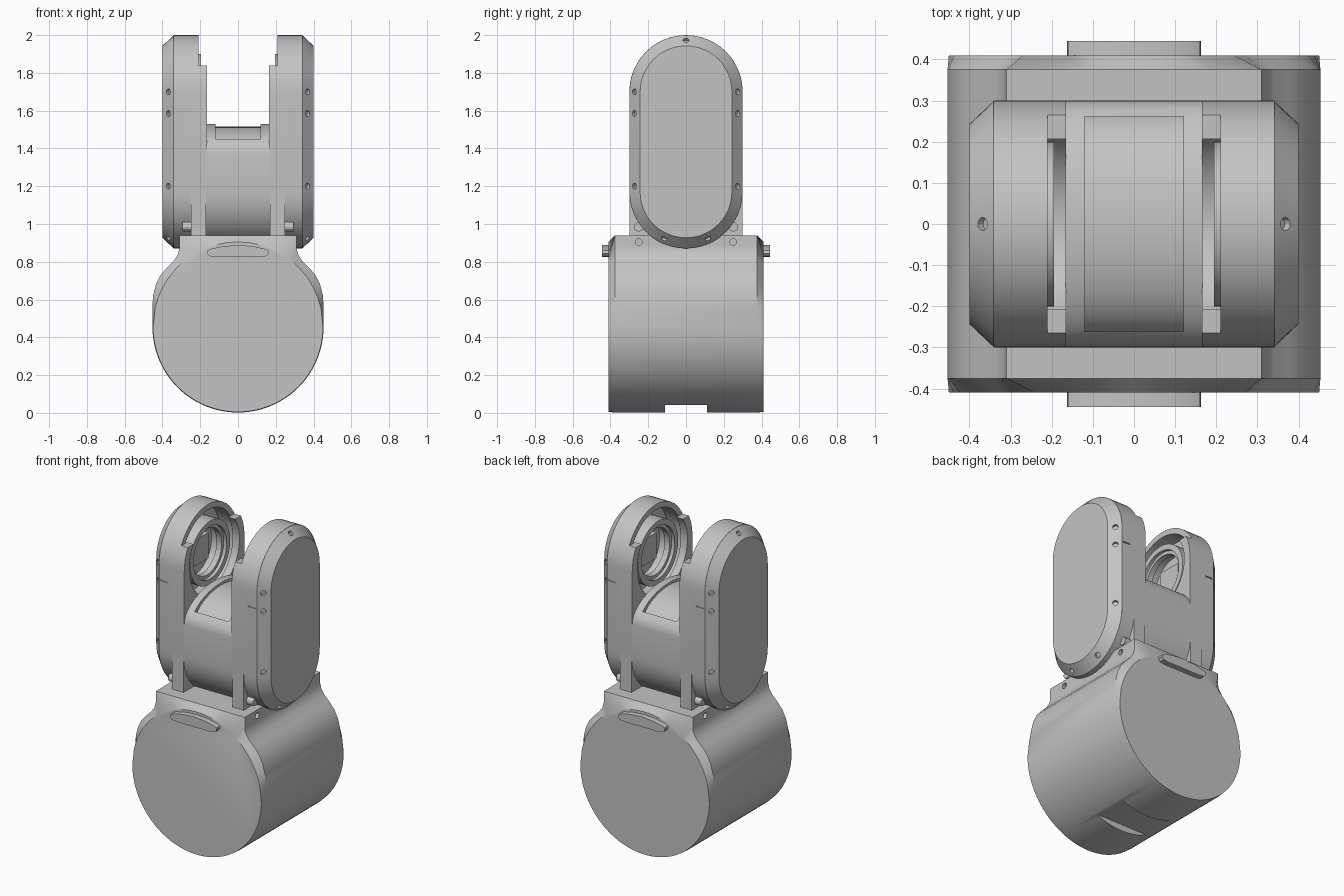
import bpy, bmesh, math
from mathutils import Vector

cube = bpy.data.objects.get("Cube")
if cube:
    bpy.data.objects.remove(cube, do_unlink=True)

grey = bpy.data.materials.new("machined_grey")
grey.use_nodes = True
COLOR = (0.55, 0.55, 0.55, 1)
grey.diffuse_color = COLOR
grey.node_tree.nodes["Principled BSDF"].inputs["Base Color"].default_value = COLOR


def loft(name, sections):
    """Skin matching closed sections and cap both ends."""
    bm = bmesh.new()
    rings = [[bm.verts.new(p) for p in s] for s in sections]
    n = len(rings[0])
    for a, b in zip(rings, rings[1:]):
        for i in range(n):
            j = (i + 1) % n
            bm.faces.new((a[i], a[j], b[j], b[i]))
    bm.faces.new(rings[0])
    bm.faces.new(rings[-1])
    bmesh.ops.recalc_face_normals(bm, faces=bm.faces)
    mesh = bpy.data.meshes.new(name)
    bm.to_mesh(mesh)
    bm.free()
    mesh.materials.append(grey)
    obj = bpy.data.objects.new(name, mesh)
    bpy.context.collection.objects.link(obj)
    return obj


def prism_x(name, pts, a, b):
    return loft(name, [[(x, y, z) for y, z in pts] for x in (a, b)])


def prism_y(name, pts, a, b):
    return loft(name, [[(x, y, z) for x, z in pts] for y in (a, b)])


def box(name, x0, x1, y0, y1, z0, z1):
    return prism_x(name, [(y0, z0), (y1, z0), (y1, z1), (y0, z1)], x0, x1)


def arc(cy, cz, r, a0, a1, n, rz=None):
    rz = rz or r
    angles = [math.radians(a0 + (a1 - a0) * i / n) for i in range(n + 1)]
    return [(cy + r * math.cos(t), cz + rz * math.sin(t)) for t in angles]


def circle(cz, r, n=48):
    return arc(0, cz, r, 0, 360, n)[:-1]


def stadium(r):
    return arc(0, TOP, r, 0, 180, 24) + arc(0, LOW, r, 180, 360, 24)


def pin(name, p, direction, r, depth):
    """Short cylinder centred on p along a direction."""
    q = Vector(direction).to_track_quat("Z", "Y")
    ring = [(r * math.cos(t), r * math.sin(t)) for t in (i * math.tau / 12 for i in range(12))]
    return loft(name, [[Vector(p) + q @ Vector((u, v, d)) for u, v in ring] for d in (-depth, depth)])


def cut(obj, cutters):
    for c in cutters:
        m = obj.modifiers.new("cut", "BOOLEAN")
        m.operation = "DIFFERENCE"
        m.solver = "EXACT"
        m.object = c
        bpy.context.view_layer.objects.active = obj
        bpy.ops.object.modifier_apply(modifier=m.name)
        bpy.data.objects.remove(c, do_unlink=True)


TOP, LOW, R = 1.70, 1.17, 0.30
CZ, DRUM = 0.455, 0.453

# Drum housing: round belly rising to a narrow neck, bevelled to round ends
right = arc(0, CZ, DRUM, -90, 0, 22)
right += [(0.453, 0.56), (0.45, 0.62), (0.435, 0.68), (0.41, 0.73), (0.375, 0.77),
          (0.34, 0.805), (0.32, 0.835), (0.31, 0.87), (0.31, 0.94),
          (0.25, 0.94), (0.18, 0.94), (0.12, 0.94), (0.06, 0.94), (0, 0.94)]
outline = right + [(-x, z) for x, z in right[-2:0:-1]]
rim = []
for x, z in outline:
    d = Vector((x, z - CZ)).normalized() * 0.45
    rim.append((d.x, CZ + d.y))


def section(pts, y):
    return [(x, y, z) for x, z in pts]


housing = loft("drum_housing", [section(rim, -0.41), section(outline, -0.375),
                                section(outline, 0.375), section(rim, 0.41)])
cutters = [box("slot_cutter", -0.3, 0.3, -0.11, 0.11, -0.1, 0.042)]
cutters += [pin("hole_cutter", (s * 0.31, y, 0.905), (s, 0, 0), 0.018, 0.02)
            for s in (-1, 1) for y in (-0.25, 0.25)]
cut(housing, cutters)

# Raised tabs on the drum ends
tab = [(-0.12, 0.825), (0.12, 0.825), (0.15, 0.83), (0.163, 0.845), (0.16, 0.86), (0.145, 0.868),
       (0.08, 0.882), (0, 0.888), (-0.08, 0.882), (-0.145, 0.868), (-0.16, 0.86),
       (-0.163, 0.845), (-0.15, 0.83)]
for s, label in ((-1, "front"), (1, "back")):
    prism_y(label + "_tab", tab, s * 0.40, s * 0.445)

# Saddle between the fork arms, with a shallow pocket over its crown
saddle_pts = arc(0, 1.37, R, 0, 180, 24, 0.16) + arc(0, LOW, R, 180, 360, 24)
saddle = prism_x("fork_saddle", saddle_pts, -0.167, 0.167)
pocket = arc(0, 1.36, 0.27, 0, 180, 24, 0.155)
pocket = [(y, z) for y, z in pocket if abs(y) < 0.262]
pocket += [(-0.262, 1.7), (0.262, 1.7)]
cut(saddle, [prism_x("pocket_cutter", pocket, -0.12, 0.12)])

for s, label in ((-1, "right"), (1, "left")):
    # Inner cheek with two horns around an open round seat
    cheek = prism_x(label + "_cheek", stadium(R), s * 0.165, s * 0.212)
    cut(cheek, [prism_x("seat_cutter", circle(TOP, 0.25), s * 0.1, s * 0.3),
                box("horn_cutter", s * 0.1, s * 0.3, -0.5, 0.5, 1.84, 2.2)])

    # Arm shell with a round recess
    arm = prism_x(label + "_arm", stadium(R), s * 0.21, s * 0.341)
    cutters = [prism_x("recess_cutter", circle(TOP, 0.265), s * 0.15, s * 0.31)]
    cutters += [box("notch_cutter", s * 0.28, s * 0.335, y - 0.006, y + 0.006, 1.602, 1.608)
                for y in (-R, R)]
    cut(arm, cutters)

    # Bearing ring and the square hub inside it
    ring = prism_x(label + "_bearing_ring", circle(TOP, 0.2), s * 0.195, s * 0.315)
    cut(ring, [prism_x("bore_cutter", circle(TOP, 0.165), s * 0.1, s * 0.3)])
    lip = prism_x(label + "_bearing_lip", circle(TOP, 0.18), s * 0.215, s * 0.25)
    cut(lip, [prism_x("lip_cutter", circle(TOP, 0.145), s * 0.1, s * 0.4)])
    box(label + "_hub", s * 0.26, s * 0.31, -0.08, 0.08, TOP - 0.08, TOP + 0.08)

    # Chamfered outer cover with screw holes along its edge
    cover = loft(label + "_cover", [[(s * x, y, z) for y, z in stadium(r)]
                                    for x, r in ((0.34, R), (0.40, 0.243))])
    holes = [(0, 1, 1.975), (0, 0, 0)]
    spots = [((0, 1.973), (0, 1))]
    for m in (-1, 1):
        spots += [((m * 0.273, z), (m, 0)) for z in (1.70, 1.585, 1.20)]
        spots.append(((m * 0.116, 0.923), (m * 0.42, -0.9)))
    cut(cover, [pin("screw_cutter", (s * 0.368, y, z), (s, dy, dz), 0.016, 0.018)
                for (y, z), (dy, dz) in spots])

    # Feet joining the arm to the neck
    for m, end in ((-1, "front"), (1, "back")):
        x0, x1 = s * 0.17, s * 0.25
        box(label + "_" + end + "_foot", x0, x1, m * 0.15, m * 0.3, 0.92, LOW)
        pin(label + "_" + end + "_bolt", (s * 0.27, m * 0.25, 0.985), (s, 0, 0), 0.025, 0.025)

# Smooth curved surfaces while keeping machined edges crisp
for obj in bpy.context.collection.objects:
    if obj.type == "MESH" and grey.name in obj.data.materials:
        bpy.ops.object.select_all(action="DESELECT")
        obj.select_set(True)
        bpy.context.view_layer.objects.active = obj
        bpy.ops.object.shade_smooth_by_angle(angle=math.radians(25))
